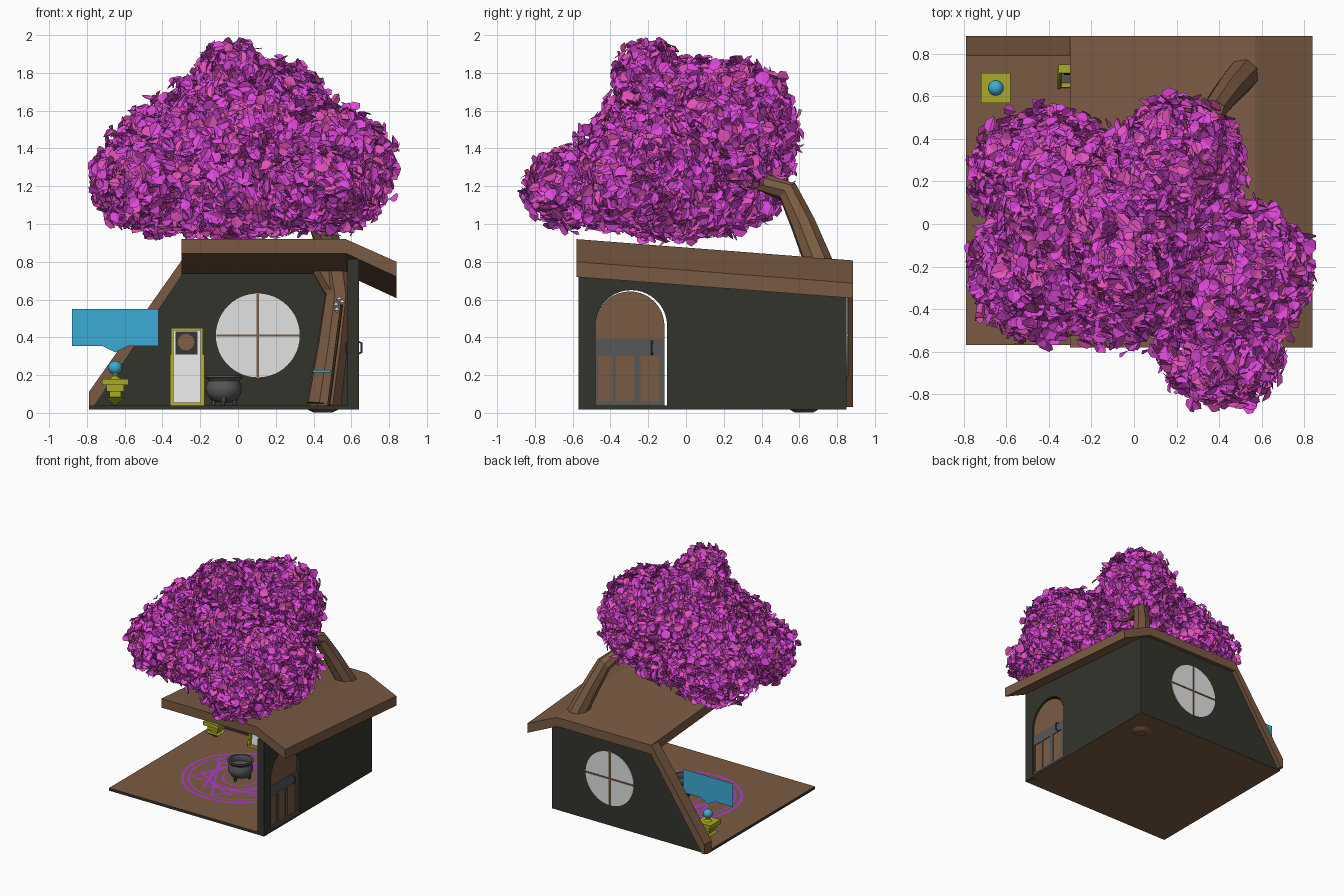
import bpy, bmesh, math, random
from mathutils import Vector

if "Cube" in bpy.data.objects:
    bpy.data.objects.remove(bpy.data.objects["Cube"])
random.seed(4)

def mat(name, r, g, b):
    m = bpy.data.materials.new(name)
    m.diffuse_color = (r, g, b, 1)
    m.use_nodes = True
    m.node_tree.nodes["Principled BSDF"].inputs["Base Color"].default_value = m.diffuse_color
    return m

BROWN = mat("brown wood", .195, .105, .056)
DARK = mat("dark wood", .07, .038, .02)
WALL = mat("charcoal wall", .034, .034, .026)
LEAF = mat("magenta leaf", .74, .065, .70)
PINK = mat("pink leaf", .78, .085, .50)
WHITE = mat("pale glass", .76, .76, .76)
GOLD = mat("olive gold", .40, .40, .018)
BLUE = mat("blue", .045, .41, .66)
IRON = mat("iron grey", .095, .095, .095)
GLOW = mat("purple glow", .45, .04, .70)

def mesh(name, verts, faces, m, smooth=False):
    me = bpy.data.meshes.new(name)
    me.from_pydata(verts, [], faces)
    bm = bmesh.new()
    bm.from_mesh(me)
    bmesh.ops.recalc_face_normals(bm, faces=bm.faces)
    bm.to_mesh(me)
    bm.free()
    me.materials.append(m)
    o = bpy.data.objects.new(name, me)
    bpy.context.collection.objects.link(o)
    if smooth:
        bpy.context.view_layer.objects.active = o
        o.select_set(True)
        bpy.ops.object.shade_smooth_by_angle(angle=math.radians(40))
        o.select_set(False)
    return o

def prism(name, pts, axis, a, b, m, drop=0.0):
    """Extrude a 2D profile along an axis; drop lowers the far end."""
    def at(u, v, w, d):
        return {'x': (w, u, v), 'y': (u, w, v - d), 'z': (u, v, w)}[axis]
    n = len(pts)
    v = [at(*p, a, 0) for p in pts] + [at(*p, b, drop) for p in pts]
    f = [list(range(n)), list(range(n, 2 * n))]
    f += [[i, (i + 1) % n, n + (i + 1) % n, n + i] for i in range(n)]
    return mesh(name, v, f, m)

def box(name, x0, x1, y0, y1, z0, z1, m):
    return prism(name, [(x0, y0), (x1, y0), (x1, y1), (x0, y1)], 'z', z0, z1, m)

def circle(cx, cy, r, n=40, a0=0.0, a1=2 * math.pi, closed=True):
    k = n if closed else n - 1
    return [(cx + r * math.cos(a0 + (a1 - a0) * i / k), cy + r * math.sin(a0 + (a1 - a0) * i / k))
            for i in range(n)]

def bridge(n, k):
    """Quads joining k stacked loops of n points, with end caps."""
    f = [[j * n + i, j * n + (i + 1) % n, (j + 1) * n + (i + 1) % n, (j + 1) * n + i]
         for j in range(k - 1) for i in range(n)]
    return f + [list(range(n)), list(range((k - 1) * n, k * n))]

def lathe(name, prof, c, m, n=32, smooth=True, turn=0.0):
    """Revolve (radius, z) points around a vertical axis."""
    v = [(x, y, z) for r, z in prof for x, y in circle(c[0], c[1], r, n, turn, turn + 2 * math.pi)]
    return mesh(name, v, bridge(n, len(prof)), m, smooth)

def tube(name, path, m, n=8):
    """Tapered limb through (x, y, z, radius) points."""
    v, k = [], len(path)
    for j, p in enumerate(path):
        a, b = Vector(path[max(j - 1, 0)][:3]), Vector(path[min(j + 1, k - 1)][:3])
        d = (b - a).normalized()
        s = d.cross(Vector((.3, 1, .2))).normalized()
        t = d.cross(s)
        v += [Vector(p[:3]) + (s * x + t * y) for x, y in circle(0, 0, p[3], n)]
    return mesh(name, v, bridge(n, k), m)

def flat_ring(name, c, r0, r1, n, z, turn=0.0):
    """Painted outline lying on the floor."""
    v = [(x, y, z) for r in (r0, r1) for x, y in circle(*c, r, n, turn, turn + 2 * math.pi)]
    f = [[i, n + i, n + (i + 1) % n, (i + 1) % n] for i in range(n)]
    o = mesh(name, v, f, GLOW)
    if o.data.polygons[0].normal.z < 0:
        o.data.flip_normals()
    return o

# House shell: wooden floor with dark edges
floor = box("floor", -.79, .64, -.57, .85, .018, .04, BROWN)
floor.data.materials.append(WALL)
for p in floor.data.polygons:
    p.material_index = int(abs(p.normal.z) < .5)
prism("back_wall", [(-.78, .02), (-.31, .75), (.56, .75), (.62, .73), (.62, .02)], 'y', .80, .85, WALL)
arch = circle(-.29, .46, .19, 21, math.pi, 0, closed=False)
prism("right_wall", [(-.57, .018), (-.48, .018)] + arch + [(-.10, .018), (.85, .018), (.85, .705), (-.57, .815)],
      'x', .58, .64, WALL)
prism("roof", [(-.3, .92), (.57, .92), (.84, .80), (.84, .72), (.57, .845), (-.3, .845)],
      'y', -.58, .885, BROWN, .113)
prism("left_roof_beam", [(-.79, .11), (-.3, .805), (-.3, .725), (-.765, .03), (-.79, .03)], 'y', .79, .885, BROWN)

# Round window in the back wall
prism("window_glass", circle(.105, .41, .222, 48), 'y', .795, .855, WHITE)
box("window_bar_upright", .099, .111, .79, .86, .19, .63, BROWN)
box("window_bar_level", -.115, .325, .79, .86, .404, .416, BROWN)

# Arched door with iron frame, panels and handles; narrow gap on the latch side
door = circle(-.297, .46, .183, 21, math.pi, 0, closed=False)
prism("door", [(-.48, .04)] + door + [(-.114, .04)], 'x', .60, .625, BROWN)
for side, x in (("outer", .625), ("inner", .594)):
    box(side + "_door_band", x, x + .006, -.48, -.114, .305, .39, IRON)
    box(side + "_door_foot", x, x + .006, -.48, -.114, .04, .06, IRON)
    for y0, y1 in ((-.48, -.465), (-.39, -.37), (-.275, -.24), (-.14, -.114)):
        box(side + "_door_strip", x, x + .006, y0, y1, .06, .305, IRON)
for x, s in ((.628, 1), (.597, -1)):
    tube("door_handle", [(x, -.18, .31, .006), (x + s * .025, -.18, .32, .006),
                         (x + s * .025, -.18, .37, .006), (x, -.18, .38, .006)], IRON, 6)

# Magic circle painted on the floor
C = (-.075, .14)
for r, w in ((.45, .02), (.40, .014), (.24, .014), (.14, .012)):
    flat_ring("magic_ring", C, r - w, r, 56, .043)
for k in range(2):
    flat_ring("magic_triangle", C, .365, .395, 3, .0425 + .001 * k, math.pi / 2 + k * math.pi)
    flat_ring("magic_square", C, .30, .32, 4, .0427 + .001 * k, .3 + k * math.pi / 4)

# Cauldron
lathe("cauldron", [(.03, .055), (.07, .07), (.092, .105), (.095, .135), (.083, .17), (.088, .18), (.100, .187),
                   (.100, .198), (.085, .198), (.078, .175), (.082, .15)], C, IRON)
for x, y in circle(*C, .065, 3, .5, .5 + 2 * math.pi):
    tube("cauldron_leg", [(x, y, .04, .010), (x, y, .085, .018)], IRON, 8)

# Leaning mirror: everything slopes back with height
def lean(o):
    for v in o.data.vertices:
        v.co.y += (v.co.z - .04) * .17
for x0, x1, z0, z1 in ((-.355, -.342, .04, .45), (-.198, -.185, .04, .45), (-.342, -.198, .04, .055),
                       (-.342, -.198, .435, .45)):
    lean(box("mirror_frame", x0, x1, .64, .68, z0, z1, GOLD))
for x0, x1 in ((-.36, -.345), (-.195, -.178)):
    lean(box("mirror_lower_frame", x0, x1, .636, .684, .04, .31, GOLD))
lean(box("mirror_glass", -.342, -.198, .66, .67, .055, .435, WHITE))
lean(box("mirror_picture", -.33, -.215, .655, .66, .31, .43, WALL))
lean(prism("mirror_shape", circle(-.275, .375, .045, 9), 'y', .651, .655, BROWN))

# Crystal ball on a stepped stand, with blank speech bubble
S = (-.65, .64)
for name, h, z0, z1 in (("stand_top", .07, .147, .18), ("stand_step", .047, .112, .147), ("stand_neck", .03, .085, .112)):
    box(name, S[0] - h, S[0] + h, S[1] - h, S[1] + h, z0, z1, GOLD)
lathe("stand_foot", [(.004, .04), (.08, .085)], S, GOLD, 4, False, math.pi / 4)
lathe("ball_cup", [(.03, .18), (.012, .195), (.022, .218)], S, GOLD, 12)
lathe("crystal_ball", [(.001 + .036 * math.sin(a * math.pi / 10), .24 - .036 * math.cos(a * math.pi / 10))
                       for a in range(11)], S, BLUE, 20)
bubble = [(-.88, .355), (-.72, .355), (-.65, .32), (-.58, .355), (-.42, .355), (-.42, .55), (-.88, .55)]
mesh("speech_bubble", [(x, .64, z) for x, z in bubble], [list(range(7))], BLUE)

# Tree trunk through the roof and its branches
lathe("trunk_foot", [(.05, .002), (.085, .02), (.09, .05)], (.45, .625), BROWN, 10, False)
tube("trunk", [(.455, .63, .045, .095), (.465, .635, .12, .092), (.50, .655, .35, .085), (.535, .69, .62, .078),
               (.51, .70, .80, .078), (.44, .62, 1.0, .068), (.38, .54, 1.17, .06), (.33, .38, 1.23, .05),
               (.31, .10, 1.26, .038), (.15, -.1, 1.4, .028)], BROWN)
for tip in ((-.45, -.2, 1.28), (-.4, .28, 1.28), (.45, -.35, 1.25), (-.05, -.05, 1.7)):
    tube("branch", [(.3, .25, 1.25, .034), ((.28 + tip[0]) / 2, (.15 + tip[1]) / 2, 1.22, .027), (*tip, .012)], BROWN, 6)
tube("trunk_fork", [(.53, .69, .62, .06), (.45, .69, .76, .06), (.44, .69, .80, .055)], BROWN)

# Book and staff by the trunk
box("book", .395, .49, .44, .52, .213, .228, BLUE)
tube("staff", [(.48, .46, .04, .008), (.55, .56, .58, .008)], DARK, 6)
for dx, dz in ((-.02, .57), (.012, .585), (-.004, .60), (-.016, .545)):
    lathe("staff_blossom", [(.003, dz - .014), (.017, dz), (.003, dz + .014)], (.54 + dx, .545), WHITE, 8)

# Leafy crown: folded leaves scattered over overlapping ellipsoids
BLOBS = [((-.03, -.19, 1.76), (.18, .19, .21)), ((-.03, -.02, 1.50), (.37, .42, .34)),
         ((-.45, -.22, 1.23), (.32, .32, .26)), ((-.42, .23, 1.23), (.33, .31, .26)),
         ((.20, .27, 1.49), (.31, .31, .37)), ((.46, -.24, 1.29), (.36, .35, .33)),
         ((.41, -.58, 1.19), (.29, .27, .21)), ((-.04, -.10, 1.16), (.54, .46, .23)),
         ((-.28, 0, 1.38), (.38, .46, .30)), ((.06, .08, 1.65), (.25, .28, .21))]

def depth(p, c, r):
    return math.sqrt(sum(((p[i] - c[i]) / r[i]) ** 2 for i in range(3)))

def rand_dir():
    return Vector([random.gauss(0, 1) for _ in range(3)]).normalized()

V, F, M = [], [], []
for c, r in BLOBS:
    area = r[0] * r[1] + r[1] * r[2] + r[0] * r[2]
    for _ in range(int(area * 5000)):
        d = rand_dir()
        k = random.uniform(.78, 1.03) if random.random() < .92 else random.uniform(1.03, 1.13)
        p = Vector([c[i] + r[i] * d[i] * k for i in range(3)])
        if p.z > 1.96 or any(depth(p, c2, r2) < .75 for c2, r2 in BLOBS):
            continue
        nrm = (d + rand_dir() * .85).normalized()
        up = nrm.cross(rand_dir()).normalized()
        side = nrm.cross(up)
        L, w = random.uniform(.05, .095), random.uniform(.022, .038)
        b = len(V)
        for s, t, h in ((0, 0, 0), (0, 1, -.08), (1, .62, .09), (1, .25, .09), (-1, .62, .09), (-1, .25, .09)):
            V.append(p + up * (t - .5) * L + side * s * w + nrm * h * L)
        F += [[b, b + 3, b + 2, b + 1], [b, b + 1, b + 4, b + 5]]
        M += [1 if random.random() < .3 else 0] * 2
crown = bpy.data.meshes.new("leaf_crown")
crown.from_pydata(V, [], F)
crown.materials.append(LEAF)
crown.materials.append(PINK)
crown.polygons.foreach_set("material_index", M)
bpy.context.collection.objects.link(bpy.data.objects.new("leaf_crown", crown))
